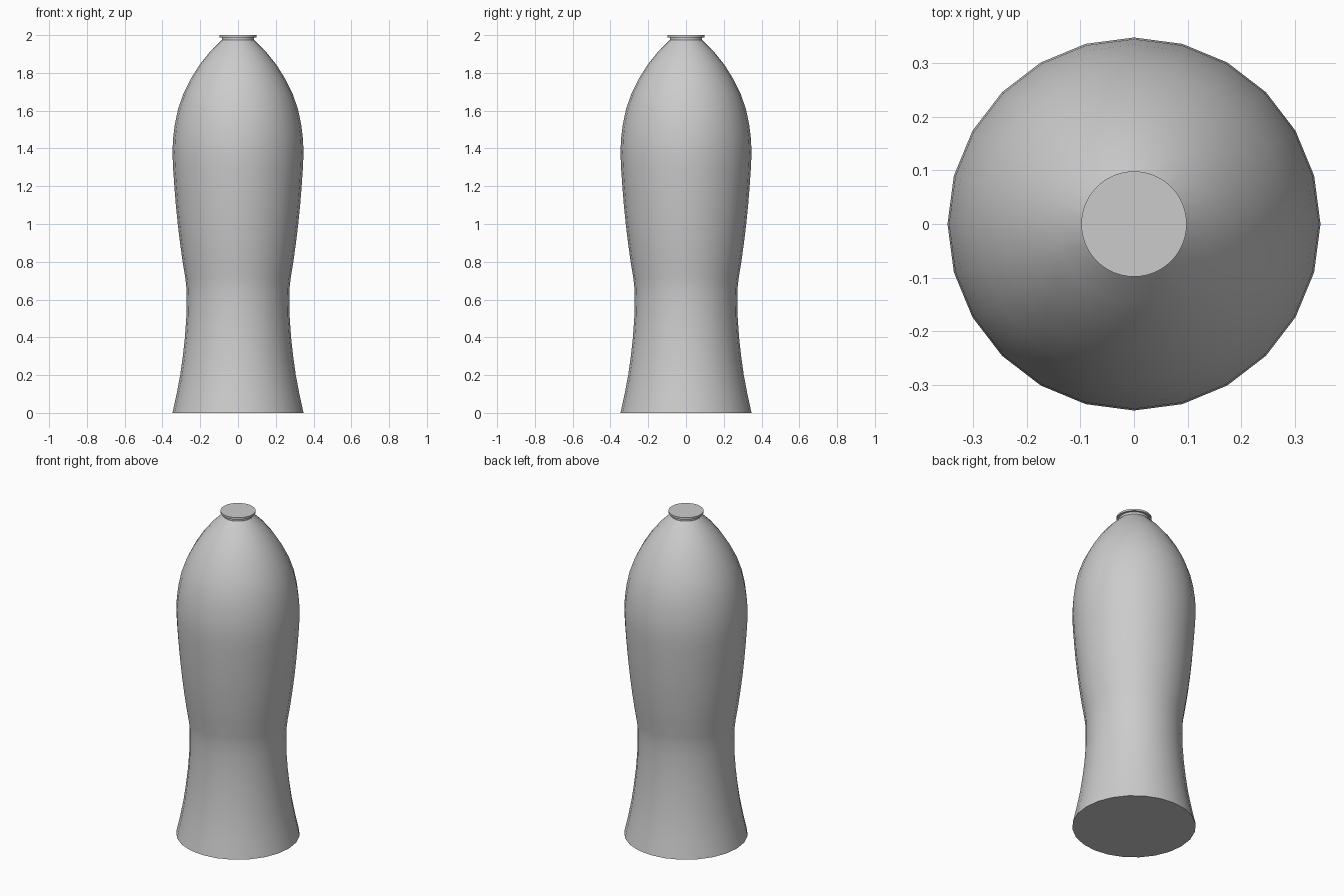
import bpy, bmesh, math

cube = bpy.data.objects.get("Cube")
if cube:
    bpy.data.objects.remove(cube, do_unlink=True)

grey = bpy.data.materials.new("plain_grey")
grey.use_nodes = True
grey.diffuse_color = (0.6, 0.6, 0.6, 1)
grey.node_tree.nodes["Principled BSDF"].inputs["Base Color"].default_value = (0.6, 0.6, 0.6, 1)


def lathe(name, profile, sides):
    """Closed solid of revolution from (radius, height) pairs."""
    bm = bmesh.new()
    rings = []
    for r, z in profile:
        angles = [math.tau * i / sides for i in range(sides)]
        rings.append([bm.verts.new((r * math.cos(a), r * math.sin(a), z)) for a in angles])
    for low, high in zip(rings, rings[1:]):
        for i in range(sides):
            j = (i + 1) % sides
            bm.faces.new((low[i], low[j], high[j], high[i]))
    bm.faces.new(rings[0][::-1])
    bm.faces.new(rings[-1])
    mesh = bpy.data.meshes.new(name)
    bm.to_mesh(mesh)
    bm.free()
    mesh.materials.append(grey)
    obj = bpy.data.objects.new(name, mesh)
    bpy.context.collection.objects.link(obj)
    bpy.ops.object.select_all(action="DESELECT")
    obj.select_set(True)
    bpy.context.view_layer.objects.active = obj
    bpy.ops.object.shade_smooth_by_angle(angle=math.radians(35))
    return obj


# Flared foot, pinched waist and rounded shoulders
lathe("bottle_body", [
    (0.347, 0), (0.325, 0.1), (0.306, 0.2), (0.292, 0.3), (0.281, 0.4), (0.274, 0.5),
    (0.272, 0.6), (0.274, 0.67), (0.28, 0.72), (0.293, 0.8), (0.307, 0.9), (0.319, 1.0),
    (0.329, 1.1), (0.337, 1.2), (0.344, 1.3), (0.347, 1.38), (0.344, 1.45), (0.334, 1.53),
    (0.317, 1.61), (0.289, 1.69), (0.249, 1.77), (0.202, 1.845), (0.146, 1.915), (0.087, 1.973),
], 24)

# Short neck with a thin flat lid
lathe("neck", [(0.085, 1.96), (0.085, 1.99)], 48)
lathe("lid", [(0.098, 1.988), (0.098, 2.0)], 48)
